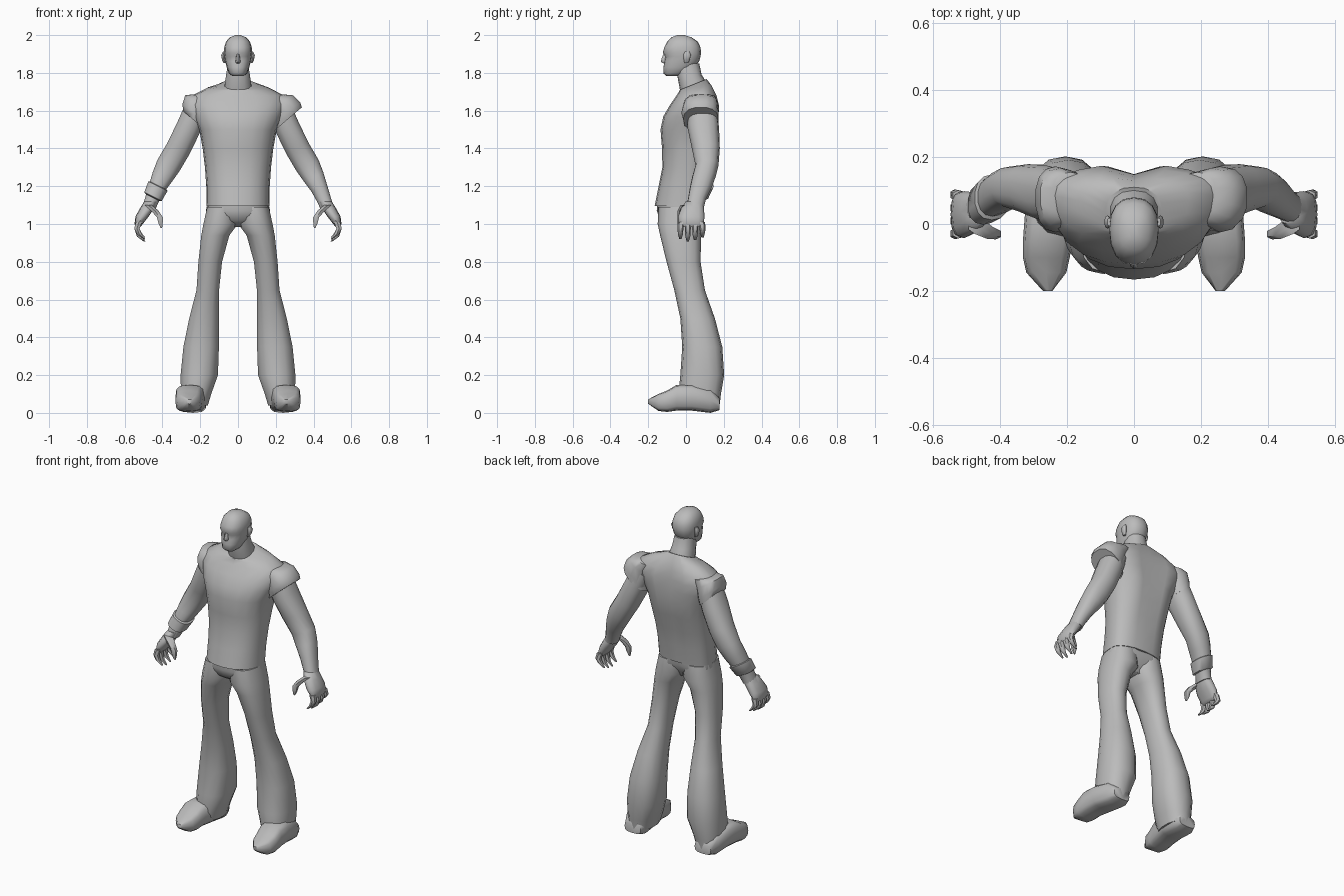
import bpy, bmesh, math
from mathutils import Vector

grey = bpy.data.materials.new("plain_grey")
grey.diffuse_color = (0.5, 0.5, 0.5, 1)


def loft(name, rings, side=1):
    """Skin a list of point rings, cap both ends, smooth the result."""
    bm = bmesh.new()
    rows = [[bm.verts.new((p.x * side, p.y, p.z)) for p in r] for r in rings]
    n = len(rows[0])
    for a, b in zip(rows, rows[1:]):
        for i in range(n):
            bm.faces.new((a[i], a[(i + 1) % n], b[(i + 1) % n], b[i]))
    bm.faces.new(rows[0])
    bm.faces.new(rows[-1])
    bmesh.ops.recalc_face_normals(bm, faces=bm.faces)
    me = bpy.data.meshes.new(name)
    bm.to_mesh(me)
    bm.free()
    me.materials.append(grey)
    ob = bpy.data.objects.new(name, me)
    bpy.context.collection.objects.link(ob)
    bpy.context.view_layer.objects.active = ob
    ob.select_set(True)
    bpy.ops.object.shade_smooth_by_angle(angle=math.radians(55))
    ob.select_set(False)
    return ob


def ring(cx, cy, z, rx, front, back, tilt_x=0, tilt_y=0, groove=0, n=14):
    """Oval with its own front and back depth, optional slope and spine groove."""
    pts = []
    for i in range(n):
        t = 2 * math.pi * i / n + math.pi / 2
        c, s = math.cos(t), math.sin(t)
        x = rx * math.copysign(abs(c) ** 0.85, c)
        y = (back if s > 0 else front) * math.copysign(abs(s) ** 0.85, s)
        if i == 0:
            y -= groove
        pts.append(Vector((cx + x, cy + y, z + tilt_x * x + tilt_y * y)))
    return pts


def body(name, rows, side=1, n=14):
    return loft(name, [ring(*r, n=n) for r in rows], side)


def tube(name, rows, side=1, n=8):
    """Rows of x, y, z, radius across x, radius across y."""
    return loft(name, [ring(x, y, z, a, b, b, n=n) for x, y, z, a, b in rows], side)


# shirt
body("shirt", [
    (0, 0.00, 1.095, .167, .166, .088),
    (0, 0.01, 1.20, .168, .155, .095, 0, 0, .008),
    (0, 0.02, 1.30, .175, .145, .105, 0, 0, .015),
    (0, 0.03, 1.40, .187, .157, .125, 0, 0, .022),
    (0, 0.04, 1.50, .205, .175, .137, 0, 0, .028),
    (0, 0.06, 1.57, .240, .180, .118, 0, 0, .03),
    (0, 0.08, 1.63, .262, .165, .098, 0, 0, .03),
    (0, 0.085, 1.68, .245, .135, .080, 0, 0, .025),
    (0, 0.07, 1.72, .165, .105, .070, 0, .15, .01),
    (0, 0.035, 1.737, .085, .070, .075, 0, .40)], n=20)

# neck and head
body("neck", [
    (0, .045, 1.69, .074, .07, .072), (0, .035, 1.735, .072, .068, .07, 0, .3),
    (0, .015, 1.79, .064, .062, .068), (0, 0, 1.85, .055, .05, .07)])
body("head", [
    (0, -.075, 1.783, .030, .028, .03),
    (0, -.050, 1.797, .047, .070, .05),
    (0, -.030, 1.83, .060, .089, .075),
    (0, -.020, 1.862, .068, .095, .09),
    (0, -.015, 1.887, .072, .095, .092),
    (0, -.015, 1.905, .074, .108, .095),
    (0, -.015, 1.935, .073, .100, .092),
    (0, -.015, 1.965, .064, .085, .078),
    (0, -.020, 1.988, .044, .058, .050),
    (0, -.025, 2.0, .014, .02, .018)], n=16)
body("nose", [
    (0, -.105, 1.905, .008, .012, .01), (0, -.108, 1.875, .011, .022, .01),
    (0, -.108, 1.858, .015, .025, .01), (0, -.105, 1.85, .010, .012, .01)], n=8)

# trouser seat
body("trouser_seat", [
    (0, 0, 1.13, .158, .150, .08), (0, 0, 1.07, .170, .155, .085, 0, 0, .01),
    (0, -.01, 1.02, .150, .125, .075, 0, 0, .02), (0, -.02, .985, .05, .06, .05)], n=20)


def foot_ring(y, cx, w, low, high, n=12):
    pts = []
    for i in range(n):
        c, s = math.cos(2 * math.pi * i / n), math.sin(2 * math.pi * i / n)
        pts.append(Vector((cx + w * math.copysign(abs(c) ** .6, c), y,
                           (low + high) / 2 + (high - low) / 2 * math.copysign(abs(s) ** .6, s))))
    return pts


for side, label in ((1, "right"), (-1, "left")):
    # ear
    tube(label + "_ear", [(.070, .002, 1.852, .006, .01), (.076, .004, 1.87, .009, .016),
                          (.079, .006, 1.895, .010, .02), (.074, .006, 1.912, .006, .012)], side)
    # flared trouser leg
    body(label + "_trouser_leg", [
        (.085, -.01, 1.09, .080, .135, .090),
        (.092, -.02, 1.00, .093, .130, .110),
        (.120, -.02, .94, .076, .117, .100),
        (.147, -.015, .80, .064, .088, .092),
        (.160, .01, .65, .061, .072, .090),
        (.180, .05, .50, .080, .080, .103),
        (.195, .08, .35, .096, .100, .112),
        (.205, .09, .20, .101, .120, .112),
        (.222, .08, .10, .082, .120, .105),
        (.230, .08, .04, .072, .110, .098)], side)
    # shoe
    loft(label + "_shoe", [foot_ring(*r) for r in (
        (.178, .238, .055, .015, .08), (.13, .240, .075, 0, .13), (.03, .246, .080, .012, .15),
        (-.05, .258, .074, .012, .148), (-.10, .262, .070, .005, .118),
        (-.145, .262, .060, .010, .100), (-.20, .258, .014, .048, .072))], side)
    # sleeve cap, flaring more on one shoulder
    f = .012 if side > 0 else -.012
    body(label + "_sleeve", [
        (.190, .09, 1.675, .055, .075, .065, .2),
        (.225 + f / 2, .085, 1.645, .062, .095, .082, .6),
        (.245 + f, .08, 1.59, .068 + f / 2, .105, .092, .75),
        (.250 + f, .08, 1.553, .066 + f, .095, .092, .85)], side)
    # arm
    body(label + "_arm", [
        (.215, .085, 1.62, .055, .075, .075, .7),
        (.262, .09, 1.51, .058, .082, .085, .6),
        (.315, .105, 1.40, .060, .074, .074, .5),
        (.368, .11, 1.31, .060, .060, .062, .5),
        (.400, .095, 1.25, .052, .062, .062, .5),
        (.430, .075, 1.19, .042, .055, .060, .45),
        (.455, .055, 1.13, .036, .045, .050, .4),
        (.470, .045, 1.09, .034, .045, .050, .3)], side)
    # palm
    tube(label + "_palm", [
        (.462, .045, 1.12, .034, .045), (.480, .035, 1.085, .038, .060),
        (.508, .028, 1.04, .035, .070), (.526, .028, 1.0, .022, .066),
        (.528, .028, .985, .012, .058)], side, 12)
    # fingers curling inward
    for i in range(4):
        y = -.025 + i * .036
        tip = y + (i - 1.5) * .003
        drop = (.0, -.012, -.006, .008)[i]
        tube(f"{label}_finger_{i + 1}", [
            (.525, y, 1.01, .018, .018), (.535, tip, .975, .016, .016),
            (.522, tip, .945 + drop, .014, .013), (.495, tip, .92 + drop, .006, .006)], side, 6)
    # thumb
    tube(label + "_thumb", [
        (.475, .0, 1.10, .022, .03), (.440, -.022, 1.07, .022, .022),
        (.413, -.030, 1.035, .018, .016), (.410, -.032, 1.005, .013, .013),
        (.406, -.032, .98, .005, .005)], side, 6)

# wristband on one forearm
body("wristband", [
    (.420, .08, 1.205, .040, .050, .055, .5), (.424, .078, 1.20, .052, .066, .070, .5),
    (.450, .058, 1.145, .047, .060, .064, .5), (.453, .056, 1.14, .036, .045, .05, .5)], -1)
